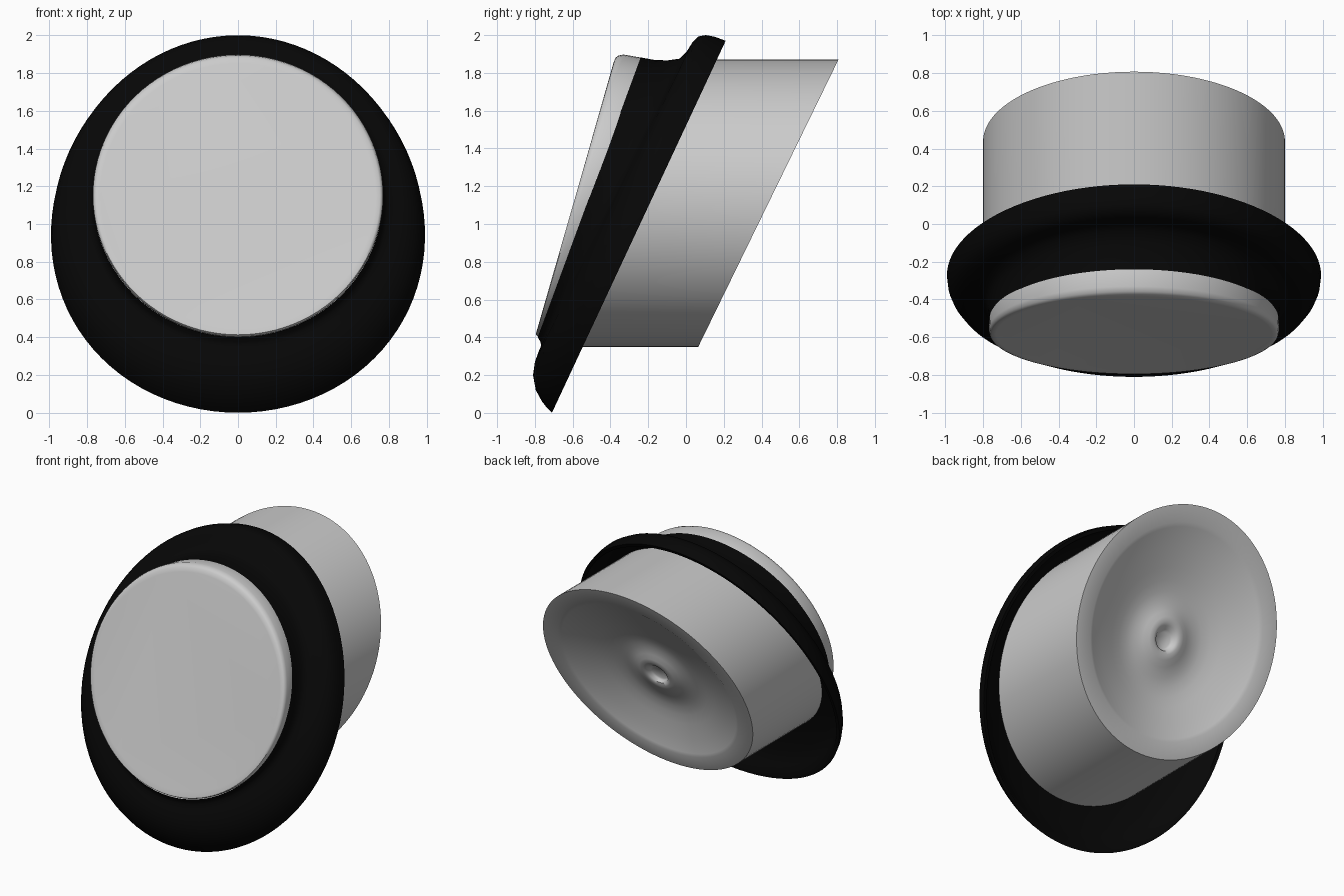
import bpy, bmesh, math

N = 96


def loft(name, rings, cap_start=False, cap_end=False, colour=None, pinch=0.0):
    """Skin tilted ellipses given as (half width, low y, low z, high y, high z)."""
    bm = bmesh.new()
    loops = []
    for rx, yl, zl, yh, zh in rings:
        p = pinch * max(0, (rx - 0.77) / 0.22)   # wider rings narrow towards the top
        loop = []
        for i in range(N):
            a = 2 * math.pi * i / N
            t = (1 + math.sin(a)) / 2
            loop.append(bm.verts.new((rx * math.cos(a) * (1 - p * math.sin(a)),
                                      yl + (yh - yl) * t,
                                      zl + (zh - zl) * t)))
        loops.append(loop)
    for a, b in zip(loops, loops[1:]):
        for i in range(N):
            j = (i + 1) % N
            bm.faces.new((a[i], a[j], b[j], b[i]))
    if cap_start:
        bm.faces.new(loops[0][::-1])
    if cap_end:
        bm.faces.new(loops[-1])
    bmesh.ops.recalc_face_normals(bm, faces=bm.faces)
    mesh = bpy.data.meshes.new(name)
    bm.to_mesh(mesh)
    bm.free()
    obj = bpy.data.objects.new(name, mesh)
    bpy.context.collection.objects.link(obj)
    if colour:
        mat = bpy.data.materials.new(name + "_colour")
        mat.diffuse_color = colour
        mesh.materials.append(mat)
    bpy.ops.object.select_all(action='DESELECT')
    obj.select_set(True)
    bpy.context.view_layer.objects.active = obj
    bpy.ops.object.shade_smooth_by_angle(angle=math.radians(50))
    return obj


# Front cap with rounded edge
loft("front_cap", [
    (0.730, -0.782, 0.452, -0.385, 1.850),
    (0.752, -0.793, 0.425, -0.374, 1.880),
    (0.764, -0.795, 0.413, -0.357, 1.892),
    (0.769, -0.788, 0.407, -0.330, 1.897),
    (0.767, -0.780, 0.403, -0.240, 1.881),
    (0.760, -0.750, 0.400, -0.150, 1.860),
], cap_start=True)

# Black flared flange, a thin shell hollow at the back
loft("flange", [
    (0.767, -0.785, 0.400, -0.240, 1.882),
    (0.768, -0.770, 0.375, -0.170, 1.869),
    (0.775, -0.767, 0.355, -0.100, 1.866),
    (0.792, -0.780, 0.325, -0.035, 1.875),
    (0.830, -0.800, 0.270, 0.002, 1.910),
    (0.885, -0.810, 0.200, 0.033, 1.960),
    (0.940, -0.795, 0.120, 0.065, 1.993),
    (0.970, -0.762, 0.060, 0.105, 2.000),
    (0.985, -0.735, 0.025, 0.150, 1.992),
    (0.990, -0.710, 0.000, 0.210, 1.970),
    (0.965, -0.705, 0.025, 0.195, 1.945),
    (0.935, -0.735, 0.090, 0.120, 1.945),
    (0.880, -0.755, 0.190, 0.070, 1.920),
    (0.785, -0.725, 0.365, 0.000, 1.850),
], colour=(0.002, 0.002, 0.002, 1), pinch=0.045)

# Slanted body with a dished back: (fraction of radius, depth)
dish = [(0.86, 0.0), (0.83, 0.012), (0.70, 0.055), (0.55, 0.10), (0.46, 0.123),
        (0.38, 0.137), (0.30, 0.138), (0.22, 0.122), (0.17, 0.105), (0.13, 0.10),
        (0.10, 0.108), (0.08, 0.13), (0.065, 0.14)]
rings = [(0.80, -0.735, 0.35, -0.03, 1.87), (0.80, 0.065, 0.35, 0.807, 1.87)]
for f, d in dish:
    rings.append((0.80 * f, 0.436 - 0.371 * f - d, 1.11 - 0.76 * f,
                  0.436 + 0.371 * f - d, 1.11 + 0.76 * f))
loft("body", rings, cap_start=True, cap_end=True)
